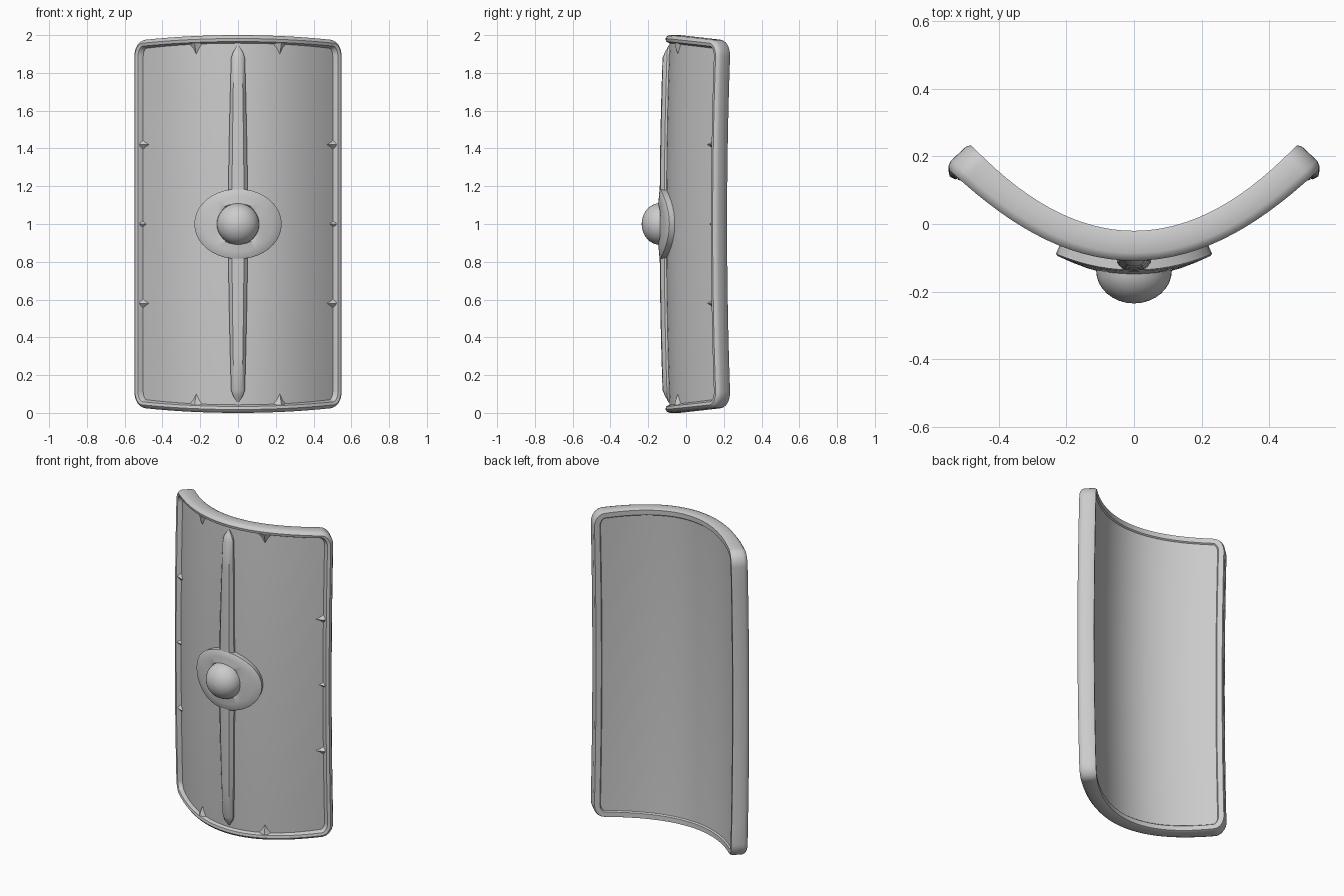
import bpy, bmesh, math
from mathutils import Vector

if "Cube" in bpy.data.objects:
    bpy.data.objects.remove(bpy.data.objects["Cube"])

HALF = 0.488          # half width of the back edge
CORNER_U, CORNER_Z = 0.05, 0.09

metal = bpy.data.materials.new("plain_grey")
metal.diffuse_color = (0.6, 0.6, 0.6, 1)
metal.use_nodes = True
metal.node_tree.nodes["Principled BSDF"].inputs["Base Color"].default_value = metal.diffuse_color


def bend(u, h, off):
    """Curved shield space: u across, h height from the middle, off out from the back."""
    n = Vector((2.2 * u, -1)).normalized()
    return Vector((u + n.x * off, 1.1 * u * u - 0.02 - 0.02 * (1 - h * h) + n.y * off, 1 + h))


def make(name, verts, faces):
    me = bpy.data.meshes.new(name)
    me.from_pydata([tuple(v) for v in verts], [], faces)
    bm = bmesh.new()
    bm.from_mesh(me)
    bmesh.ops.remove_doubles(bm, verts=bm.verts, dist=1e-5)
    bmesh.ops.recalc_face_normals(bm, faces=bm.faces)
    bm.to_mesh(me)
    bm.free()
    ob = bpy.data.objects.new(name, me)
    bpy.context.collection.objects.link(ob)
    me.materials.append(metal)
    return ob


def bridge(rings, closed_rings=False):
    """Quads between successive closed loops of equal length."""
    k, n = len(rings), len(rings[0])
    faces = []
    for i in range(k if closed_rings else k - 1):
        a, b = i * n, (i + 1) % k * n
        faces += [(a + j, a + (j + 1) % n, b + (j + 1) % n, b + j) for j in range(n)]
    return [v for r in rings for v in r], faces


def arch(u):
    return 1 - 0.03 * (u / HALF) ** 2


# Rounded outline, one quarter mirrored four ways
cu = HALF - CORNER_U
cz = arch(cu) - CORNER_Z
quarter = [(cu * i / 14, arch(cu * i / 14)) for i in range(14)]
quarter += [(cu + CORNER_U * math.sin(t), cz + CORNER_Z * math.cos(t))
            for t in (math.pi / 2 * i / 8 for i in range(9))]
quarter += [(HALF, cz * (1 - i / 8)) for i in range(1, 9)]
right = quarter + [(u, -h) for u, h in quarter[-2::-1]]
outline = right + [(-u, h) for u, h in right[-2:0:-1]]


def inset(dist):
    pts, n, stretch = [], len(outline), 1.4
    for i, (u, h) in enumerate(outline):
        (u0, h0), (u1, h1) = outline[i - 1], outline[(i + 1) % n]
        t = Vector(((u1 - u0) * stretch, h1 - h0)).normalized()
        pts.append((u + t.y * dist / stretch, h - t.x * dist))
    return pts


# Rim: rounded section swept round the outline, thicker at the sides
section = [(0.046, 0.012), (0.036, 0.0), (0.006, 0.0), (0, 0.012), (0, 0.066),
           (0.006, 0.08), (0.018, 0.088), (0.034, 0.084), (0.046, 0.06)]
rings = [[bend(u, h, off * (1 + 0.12 * (u / HALF) ** 4)) for u, h in inset(d)]
         for d, off in section]
make("rim", *bridge(rings, True))

# Panel: front and back sheets whose edges are buried in the rim
COLS, ROWS = 28, 14
for name, off in (("panel_front", 0.066), ("panel_back", 0.008)):
    verts, faces = [], []
    for i in range(COLS + 1):
        u = -0.464 + 0.928 * i / COLS
        top = arch(u) - 0.025
        if abs(u) > cu:
            top = cz + CORNER_Z * math.sqrt(1 - ((abs(u) - cu) / CORNER_U) ** 2) - 0.025
        verts += [bend(u, top * (2 * j / ROWS - 1), off) for j in range(ROWS + 1)]
    for i in range(COLS):
        for j in range(ROWS):
            a = i * (ROWS + 1) + j
            q = (a, a + ROWS + 1, a + ROWS + 2, a + 1)
            faces.append(q if off > 0.05 else q[::-1])
    ob = make(name, verts, faces)
    # open sheets face outward on their own side
    want = -1 if off > 0.05 else 1
    if sum(p.normal.y for p in ob.data.polygons) * want < 0:
        ob.data.flip_normals()

# Spine: tapered bar above and below the boss, with pointed ends
for name, s in (("upper_spine", 1), ("lower_spine", -1)):
    rings = []
    for h, w, top in ((0.1, 0.044, 0.1), (0.3, 0.042, 0.1), (0.5, 0.039, 0.1),
                      (0.7, 0.035, 0.1), (0.88, 0.031, 0.1), (0.91, 0.022, 0.088),
                      (0.945, 0.002, 0.07)):
        shape = [(-w, 0.05), (-w, 0.078), (-w * 0.6, top - 0.003), (0, top),
                 (w * 0.6, top - 0.003), (w, 0.078), (w, 0.05)]
        rings.append([bend(u, s * h, min(o, top)) for u, o in shape])
    verts, faces = bridge(rings)
    make(name, verts, faces + [tuple(range(7)), tuple(range(42, 49))])

# Boss: curved plate with a round dome
SEG = 40
rings = []
for r, off in ((0.193, 0.055), (0.193, 0.097), (0.187, 0.101), (0.15, 0.104), (0.112, 0.108)):
    rings.append([bend(r * math.cos(a), 0.96 * r * math.sin(a), off)
                  for a in (2 * math.pi * i / SEG for i in range(SEG))])
for k in range(0, 9):
    t = math.pi / 2 * k / 8.05
    rings.append([Vector((0.112 * math.cos(t) * math.cos(a), -0.138 - 0.097 * math.sin(t),
                          1 + 0.11 * math.cos(t) * math.sin(a)))
                  for a in (2 * math.pi * i / SEG for i in range(SEG))])
verts, faces = bridge(rings)
make("boss", verts, faces + [tuple(range(len(verts) - SEG, len(verts)))])


# Rim points: small wedges reaching inward from the rim
def wedge(name, u, h, du, dh, half):
    """Base at (u, h), tip at (u + du, h + dh), half = base half width."""
    su, sh = (half, 0) if du == 0 else (0, half)
    at = lambda t, s, off: bend(u + du * t + su * s, h + dh * t + sh * s, off)
    verts = [at(0, -1, 0.06), at(0.45, -0.35, 0.064), at(1, 0, 0.064), at(0.45, 0.35, 0.064),
             at(0, 1, 0.06), at(0, 0, 0.088), at(0.5, 0, 0.078)]
    make(name, verts, [(0, 1, 6, 5), (1, 2, 6), (2, 3, 6), (3, 4, 5, 6),
                       (0, 5, 4), (0, 4, 3, 2, 1)])


for s, side in ((1, "right"), (-1, "left")):
    for v, end in ((1, "upper"), (-1, "lower")):
        wedge(f"{end}_{side}_edge_point", s * 0.195, v * 0.957, 0, -v * 0.062, 0.04)
        wedge(f"{side}_{end}_side_point", s * 0.46, v * 0.42, -s * 0.038, 0, 0.035)
    wedge(f"{side}_middle_point", s * 0.46, 0, -s * 0.022, 0, 0.028)

# Smooth shading with sharp creases kept
bpy.ops.object.select_all(action='DESELECT')
for ob in bpy.context.scene.objects:
    ob.select_set(True)
    bpy.context.view_layer.objects.active = ob
bpy.ops.object.shade_smooth_by_angle(angle=math.radians(40))
